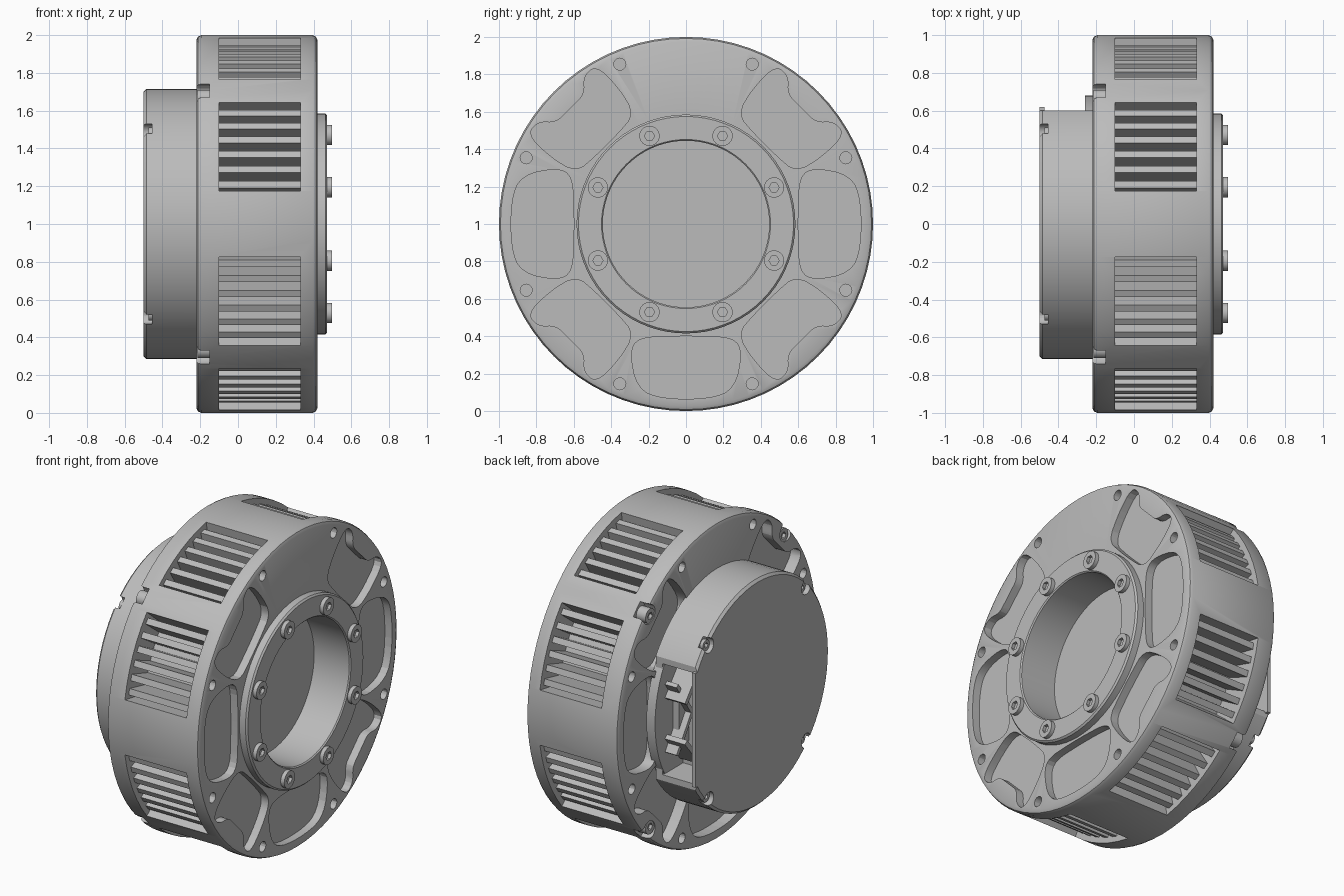
import bpy, bmesh
from math import cos, sin, pi, radians, sqrt

cube = bpy.data.objects.get("Cube")
if cube:
    bpy.data.objects.remove(cube, do_unlink=True)

grey = bpy.data.materials.new("machined grey")
grey.use_nodes = True
GREY = (0.5, 0.5, 0.5, 1)
grey.diffuse_color = GREY
grey.node_tree.nodes["Principled BSDF"].inputs["Base Color"].default_value = GREY

AXIS_Z = 1.0
DIAGONALS = [45 + 90 * k for k in range(4)]
EIGHTHS = [22.5 + 45 * k for k in range(8)]


# Helpers: all parts are prisms or turned shapes along the x axis
def polar(r, deg):
    return r * cos(radians(deg)), r * sin(radians(deg))


def circle(r, centre=(0, 0), n=24):
    return [(centre[0] + r * cos(2 * pi * i / n), centre[1] + r * sin(2 * pi * i / n))
            for i in range(n)]


def rect(y0, y1, z0, z1):
    return [(y0, z0), (y1, z0), (y1, z1), (y0, z1)]


def turn(pts, deg):
    c, s = cos(radians(deg)), sin(radians(deg))
    return [(y * c - z * s, y * s + z * c) for y, z in pts]


def strut(a, b, w):
    dy, dz = b[0] - a[0], b[1] - a[1]
    k = w / 2 / sqrt(dy * dy + dz * dz)
    oy, oz = -dz * k, dy * k
    return [(a[0] - oy, a[1] - oz), (b[0] - oy, b[1] - oz),
            (b[0] + oy, b[1] + oz), (a[0] + oy, a[1] + oz)]


def sector(r0, r1, a0, a1, n=6):
    angles = [a0 + (a1 - a0) * i / n for i in range(n + 1)]
    return [polar(r1, a) for a in angles] + [polar(r0, a) for a in reversed(angles)]


def rounded(pts, passes=2):
    for _ in range(passes):
        out = []
        for (a, b), (c, d) in zip(pts, pts[1:] + pts[:1]):
            out += [(a * .75 + c * .25, b * .75 + d * .25), (a * .25 + c * .75, b * .25 + d * .75)]
        pts = out
    return pts


def prism(bm, pts, x0, x1):
    lo, hi = [[bm.verts.new((x, y, z + AXIS_Z)) for y, z in pts] for x in (x0, x1)]
    bm.faces.new(lo)
    bm.faces.new(hi)
    for i in range(len(pts)):
        j = (i + 1) % len(pts)
        bm.faces.new((lo[i], lo[j], hi[j], hi[i]))


def finish(name, bm, smooth=True):
    bmesh.ops.recalc_face_normals(bm, faces=bm.faces)
    mesh = bpy.data.meshes.new(name)
    bm.to_mesh(mesh)
    bm.free()
    mesh.materials.append(grey)
    ob = bpy.data.objects.new(name, mesh)
    bpy.context.collection.objects.link(ob)
    if smooth:
        shade(ob)
    return ob


def activate(ob):
    bpy.ops.object.select_all(action='DESELECT')
    ob.select_set(True)
    bpy.context.view_layer.objects.active = ob


def shade(ob):
    activate(ob)
    bpy.ops.object.shade_smooth_by_angle(angle=radians(30))


def prisms(name, items, smooth=True):
    bm = bmesh.new()
    for pts, x0, x1 in items:
        prism(bm, pts, x0, x1)
    return finish(name, bm, smooth)


def lathe(name, profile, n=72):
    bm = bmesh.new()
    rings = []
    for x, r in profile:
        count = 1 if r == 0 else n
        rings.append([bm.verts.new((x, y, z + AXIS_Z)) for y, z in circle(r, n=count)])
    for a, b in zip(rings, rings[1:]):
        for i in range(n):
            j = (i + 1) % n
            quad = [a[i % len(a)], a[j % len(a)], b[j % len(b)], b[i % len(b)]]
            bm.faces.new(list(dict.fromkeys(quad)))
    return finish(name, bm, False)


def cut(ob, items):
    cutter = prisms("cutter", items, False)
    cutter.hide_render = True
    mod = ob.modifiers.new("cut", 'BOOLEAN')
    mod.operation, mod.solver, mod.object = 'DIFFERENCE', 'EXACT', cutter
    activate(ob)
    bpy.ops.object.modifier_apply(modifier=mod.name)
    bpy.data.objects.remove(cutter, do_unlink=True)
    shade(ob)


# Pocket outlines: half drawn about the y axis, then mirrored
def mirrored(half):
    return rounded(half + [(y, -z) for y, z in reversed(half)])


plain = mirrored([(.60, .09), (.61, .26), (.69, .30), (.88, .26), (.935, .13)][::-1])
lobed = mirrored([(.875, .03), (.875, .11), (.945, .17), (.94, .26), (.77, .26), (.61, .22), (.60, .08)])
pockets = [turn(plain, a) for a in (0, 180, 270)] + [turn(lobed, a) for a in DIAGONALS]

# Main body with bored front flange
body = lathe("motor_body", [
    (.22, 0), (.22, .445), (.465, .445), (.472, .452), (.472, .575), (.462, .585), (.42, .585),
    (.42, .975), (.412, .992), (.395, 1), (-.195, 1), (-.212, .992), (-.22, .975), (-.22, 0)])

windows = [(sector(.8, 1.1, q + a, q + a + 30), -.1, .33)
           for q in range(0, 360, 90) for a in (10, 50)]
cut(body, windows)
cuts = []
for outline in pockets:
    cuts += [(outline, .37, .5), (outline, -.3, -.15)]
for a in EIGHTHS:
    hole = circle(.032, polar(.925, a), 16)
    cuts += [(hole, .35, .5), (hole, -.3, -.14)]
for a in DIAGONALS:
    cuts.append((circle(.06, polar(.965, a), 20), -.3, -.15))
cut(body, cuts)

# Cooling fins inside the rim windows
fin = rect(.79, .965, -.019, .019)
prisms("cooling_fins", [(turn(fin, q + a + 2.5 + 5 * i), -.105, .335)
                        for q in range(0, 360, 90) for a in (10, 50) for i in range(6)], False)


# Socket head bolts
def bolts(name, places, r, x_in, x_out):
    direction = 1 if x_out > x_in else -1
    ob = prisms(name, [(circle(r, p), min(x_in, x_out), max(x_in, x_out)) for p in places])
    deep, over = x_out - .02 * direction, x_out + .02 * direction
    cut(ob, [(circle(r * .5, p, 6), min(deep, over), max(deep, over)) for p in places])


bolts("front_flange_bolts", [polar(.51, a) for a in EIGHTHS], .054, .44, .497)
bolts("rear_rim_bolts", [polar(.94, a) for a in DIAGONALS], .046, -.14, -.215)

# Rear housing with a flat, open side for the connectors
lathe_base = lathe("rear_base_ring", [(-.26, 0), (-.26, .68), (-.2, .68), (-.2, 0)])
shade(lathe_base)
housing = lathe("rear_housing", [(-.5, 0), (-.5, .7), (-.485, .715), (-.21, .715), (-.21, 0)])
cut(housing, [(rect(.6, .9, -.8, .8), -.6, -.1)])
cut(housing, [(rect(.4, .7, -.35, .35), -.475, -.255)]
    + [(circle(.046, polar(.685, a), 20), -.6, -.455) for a in DIAGONALS])
bolts("housing_screws", [polar(.675, a) for a in DIAGONALS], .034, -.44, -.475)

# Cover lip and internal bracing behind the open side
prisms("cover_lip", [(rect(.595, .62, -.36, .36), -.5, -.475)], False)
braces = [(strut((.42, s * .3), (.57, s * .12), .03), -.40, -.25) for s in (-1, 1)]
braces += [(strut((.42, 0), (.57, s * .22), .025), -.34, -.25) for s in (-1, 1)]
braces.append((rect(.4, .5, -.2, .2), -.30, -.25))
prisms("connector_bracing", braces, False)
